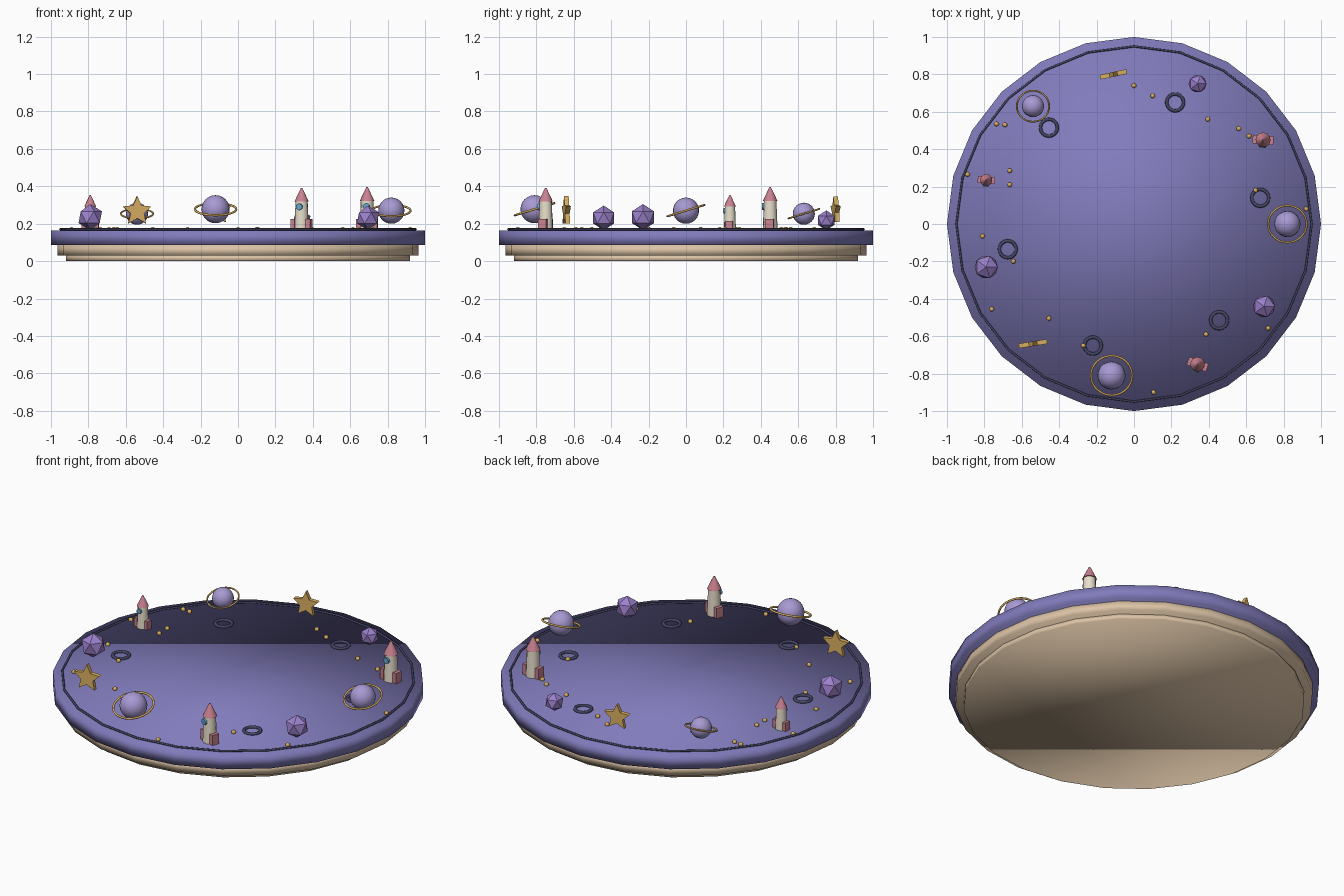
import bpy, math
from mathutils import Matrix, Vector

if "Cube" in bpy.data.objects:
    bpy.data.objects.remove(bpy.data.objects["Cube"])

TOP = 0.165  # height of the platform surface


def mat(name, rgb):
    m = bpy.data.materials.new(name)
    m.diffuse_color = (*rgb, 1)
    m.use_nodes = True
    m.node_tree.nodes["Principled BSDF"].inputs["Base Color"].default_value = m.diffuse_color
    return m


BLUE = mat("blue", (0.22, 0.20, 0.50))
CREAM = mat("cream", (0.72, 0.55, 0.38))
IVORY = mat("ivory", (0.80, 0.74, 0.60))
PINK = mat("pink", (0.58, 0.22, 0.28))
GOLD = mat("gold", (0.70, 0.43, 0.12))
LILAC = mat("lilac", (0.39, 0.32, 0.65))
VIOLET = mat("violet", (0.33, 0.22, 0.60))
DARK = mat("dark", (0.06, 0.06, 0.13))
GLASS = mat("glass", (0.13, 0.38, 0.60))


def finish(name, material, smooth=None):
    o = bpy.context.object
    o.name = name
    o.data.materials.append(material)
    if smooth == "all":
        bpy.ops.object.shade_smooth()
    elif smooth:
        bpy.ops.object.shade_smooth_by_angle(angle=math.radians(40))
    return o


def tube(name, r1, r2, z0, z1, sides, material, smooth="angle", xy=(0, 0)):
    bpy.ops.mesh.primitive_cone_add(vertices=sides, radius1=r1, radius2=r2, depth=z1 - z0,
                                    location=(*xy, (z0 + z1) / 2))
    return finish(name, material, smooth)


def ring(name, loc, major, minor, n, material, rot=(0, 0, 0)):
    bpy.ops.mesh.primitive_torus_add(major_radius=major, minor_radius=minor, major_segments=n,
                                     minor_segments=8, location=loc, rotation=rot)
    return finish(name, material, "all")


def ball(name, loc, r, seg, rings, material):
    bpy.ops.mesh.primitive_uv_sphere_add(segments=seg, ring_count=rings, radius=r, location=loc)
    return finish(name, material, "all")


# stepped 24-sided platform
tube("bottom_plate", 0.92, 0.92, 0, 0.03, 24, CREAM, "all")
tube("base_plate", 0.965, 0.965, 0.03, 0.085, 24, CREAM, "all")
tube("platform_top", 1, 1, 0.085, TOP, 24, BLUE, "all")
ring("edge_line", (0, 0, TOP + 0.005), 0.95, 0.006, 24, DARK)

# ringed planets
for x, y, r in [(-0.12, -0.81, 0.075), (0.82, 0.0, 0.07), (-0.54, 0.63, 0.059)]:
    c = (x, y, TOP + 1.5 * r)
    ball("planet", c, r, 20, 12, LILAC)
    ring("planet_ring", c, 1.47 * r, 0.08 * r, 32, GOLD, (math.radians(17), 0, 0))

# faceted rocks
for x, y, r in [(-0.79, -0.23, 0.07), (0.695, -0.44, 0.066), (0.34, 0.75, 0.053)]:
    bpy.ops.mesh.primitive_ico_sphere_add(subdivisions=1, radius=r, location=(x, y, TOP + r))
    finish("faceted_rock", VIOLET)

# rockets
for x, y, s, a in [(0.34, -0.75, 1.0, -20), (0.69, 0.45, 1.02, -5), (-0.79, 0.235, 0.83, -5)]:
    parts = [tube("rocket_body", 0.039, 0.033, 0, 0.155, 12, IVORY),
             tube("rocket_nose", 0.039, 0.004, 0.153, 0.226, 12, PINK)]
    bpy.ops.mesh.primitive_cylinder_add(vertices=12, radius=0.018, depth=0.012,
                                        location=(0, -0.036, 0.125),
                                        rotation=(math.pi / 2, 0, 0))
    parts.append(finish("rocket_window", GLASS, "angle"))
    for side in (-1, 1):
        bpy.ops.mesh.primitive_cube_add(size=1, location=(side * 0.043, 0, 0.03))
        bpy.context.object.scale = (0.024, 0.045, 0.06)
        parts.append(finish("rocket_fin", PINK))
    bpy.context.view_layer.update()
    place = (Matrix.Translation((x, y, TOP)) @ Matrix.Rotation(math.radians(a), 4, "Z")
             @ Matrix.Scale(s, 4))
    for p in parts:
        p.matrix_world = place @ p.matrix_world

# upright five-pointed stars
for x, y, R, z, a in [(-0.11, 0.80, 0.076, 0.27, 12), (-0.54, -0.64, 0.08, 0.267, 9)]:
    verts = []
    for d in (-0.0125, 0.0125):
        for i in range(10):
            r = R if i % 2 == 0 else R * 0.48
            t = math.pi / 2 + i * math.pi / 5
            verts.append((r * math.cos(t), d, r * math.sin(t)))
    faces = [list(range(10)), list(range(19, 9, -1))]
    faces += [(i, i + 10, (i + 1) % 10 + 10, (i + 1) % 10) for i in range(10)]
    me = bpy.data.meshes.new("star")
    me.from_pydata(verts, [], faces)
    me.materials.append(GOLD)
    o = bpy.data.objects.new("star", me)
    o.location = (x, y, z)
    o.rotation_euler.z = math.radians(a)
    bpy.context.collection.objects.link(o)

# crater rings
for x, y in [(0.22, 0.65), (-0.455, 0.515), (0.675, 0.14), (-0.675, -0.135), (0.455, -0.515),
             (-0.22, -0.65)]:
    ring("crater", (x, y, TOP + 0.004), 0.045, 0.009, 24, DARK)

# scattered gold dots
for x, y in [(0, 0.74), (0.10, 0.685), (0.395, 0.56), (0.56, 0.51), (0.615, 0.47),
             (0.65, 0.18), (0.92, 0.08), (-0.735, 0.535), (-0.69, 0.53), (-0.89, 0.265),
             (-0.665, 0.285), (-0.665, 0.21), (-0.81, -0.065), (-0.645, -0.2), (-0.76, -0.455),
             (-0.455, -0.505), (-0.27, -0.65), (0.105, -0.9), (0.385, -0.59), (0.717, -0.557)]:
    ball("gold_dot", (x, y, TOP + 0.005), 0.013, 10, 6, GOLD)
